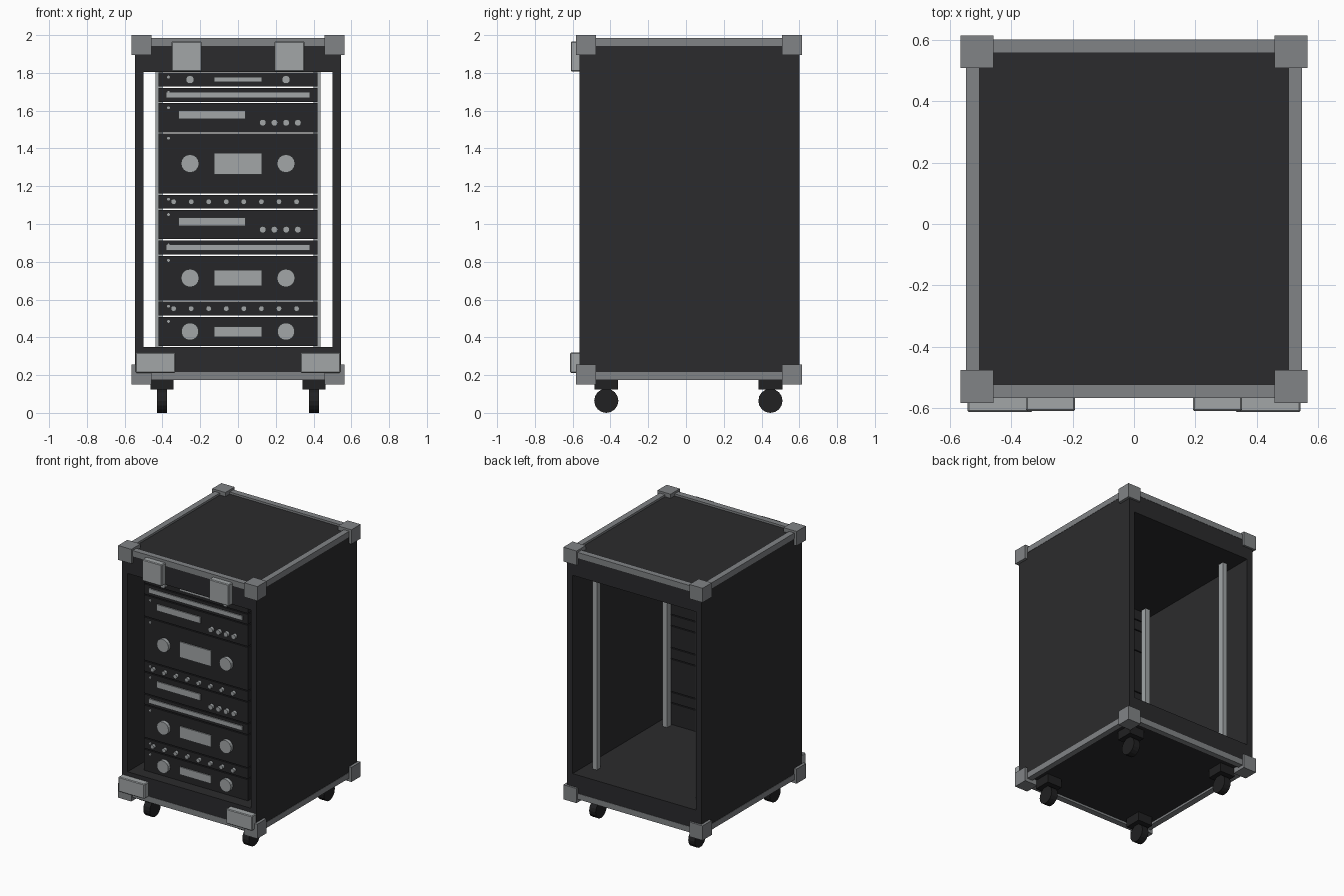
import bpy, math

if "Cube" in bpy.data.objects:
    bpy.data.objects.remove(bpy.data.objects["Cube"])

def material(name, r, g, b):
    m = bpy.data.materials.new(name)
    m.diffuse_color = (r, g, b, 1)
    m.use_nodes = True
    m.node_tree.nodes["Principled BSDF"].inputs["Base Color"].default_value = m.diffuse_color
    return m

BLACK = material("black_laminate", 0.024, 0.024, 0.026)
PANEL = material("black_panel", 0.019, 0.019, 0.021)
RUBBER = material("rubber", 0.015, 0.015, 0.016)
ALU = material("aluminium", 0.22, 0.23, 0.24)
LIGHT = material("light_metal", 0.36, 0.38, 0.39)

def box(name, x, y, z, mat, bevel=0):
    """Box from (min, max) pairs."""
    bpy.ops.mesh.primitive_cube_add(size=1, location=[sum(p) / 2 for p in (x, y, z)])
    o = bpy.context.object
    o.name = name
    o.scale = [abs(p[1] - p[0]) for p in (x, y, z)]
    bpy.ops.object.transform_apply(location=False, rotation=False, scale=True)
    o.data.materials.append(mat)
    if bevel:
        m = o.modifiers.new("bevel", 'BEVEL')
        m.width, m.segments = bevel, 1
    return o

def cyl(name, loc, r, depth, rot, mat, sides=16):
    bpy.ops.mesh.primitive_cylinder_add(vertices=sides, radius=r, depth=depth,
                                        location=loc, rotation=rot)
    o = bpy.context.object
    o.name = name
    o.data.materials.append(mat)
    return o

W = 0.545                  # case half width
Y0, Y1 = -0.565, 0.60      # case front and back
Z0, Z1 = 0.19, 1.97        # case bottom and top
OX, OZ0, OZ1 = 0.50, 0.35, 1.805   # through opening

# Case shell, open front and back
box("case_base", (-W, W), (Y0, Y1), (Z0, OZ0), BLACK)
box("case_top", (-W, W), (Y0, Y1), (OZ1, Z1), BLACK)
for s in (-1, 1):
    box("case_side", (s * OX, s * W), (Y0, Y1), (OZ0, OZ1), BLACK)

# Edge trims and corner blocks
T, E, C = 0.042, 0.002, 0.107
for za, zb, ca, cb in ((0.174, 0.216, 0.15, 0.257), (1.943, 1.985, 1.895, 2.0)):
    for s in (-1, 1):
        box("side_trim", (s * (W - T), s * (W + E)), (Y0, Y1), (za, zb), ALU)
        for y in ((-0.583, -0.476), (0.508, 0.615)):
            box("corner_block", (s * (0.565 - C), s * 0.565), y, (ca, cb), ALU)
    box("front_trim", (-W, W), (Y0 - E, Y0 + T), (za, zb), ALU)
    box("back_trim", (-W, W), (Y1 - T, Y1 + E), (za, zb), ALU)

for s in (-1, 1):
    # Front latches
    box("upper_latch", (s * 0.192, s * 0.352), (-0.61, -0.56), (1.808, 1.966), LIGHT, 0.005)
    box("lower_latch", (s * 0.331, s * 0.543), (-0.613, -0.56), (0.212, 0.32), LIGHT, 0.005)
    # Rack rails
    for y in (-0.375, 0.44):
        box("rack_rail", (s * 0.40, s * 0.437), (y - 0.022, y + 0.022), (OZ0, OZ1), LIGHT)
    # Casters
    for y in (-0.422, 0.447):
        x = s * 0.402
        box("caster_plate", (x - 0.061, x + 0.061), (y - 0.063, y + 0.063), (0.125, 0.192), RUBBER)
        cyl("caster_wheel", (x, y, 0.064), 0.064, 0.053, (0, math.pi / 2, 0), RUBBER)

# Rack equipment: (height in rack units, layout), from bottom to top
FACE, BACK, UNIT, GAP = -0.487, -0.405, (OZ1 - OZ0) / 18, 0.007
FRONT = (math.pi / 2, 0, 0)

def knob(x, z, r, depth=0.022):
    cyl("knob", (x, FACE - depth / 2 + 0.002, z), r, depth + 0.004, FRONT, LIGHT)

def display(x0, x1, z, h):
    box("display", (x0, x1), (FACE - 0.008, FACE + 0.004), (z - h / 2, z + h / 2), LIGHT)

z = OZ0
for units, layout in ((2, "amp"), (1, "knobs"), (3, "amp"), (1, "bar"), (2, "player"),
                      (1, "knobs"), (4, "amp"), (2, "player"), (1, "bar"), (1, "amp")):
    lo, hi = z + GAP / 2, z + units * UNIT - GAP / 2
    mid, h = (lo + hi) / 2, hi - lo
    box("rack_unit", (-0.422, 0.422), (FACE, BACK), (lo, hi), PANEL)
    cyl("indicator", (-0.368, FACE - 0.002, hi - 0.024), 0.008, 0.01, FRONT, LIGHT, 8)
    if layout == "amp":
        display(-0.127, 0.127, mid, 0.36 * h)
        for s in (-1, 1):
            knob(s * 0.254, mid, min(0.048, 0.3 * h), 0.025)
    elif layout == "bar":
        display(-0.38, 0.38, mid, 0.43 * h)
    elif layout == "player":
        display(-0.315, 0.04, mid + 0.1 * h, 0.3 * h)
        for i in range(4):
            knob(0.131 + 0.062 * i, mid - 0.17 * h, 0.018)
    else:
        for i in range(8):
            knob(-0.341 + 0.093 * i, mid, 0.015)
    z += units * UNIT
